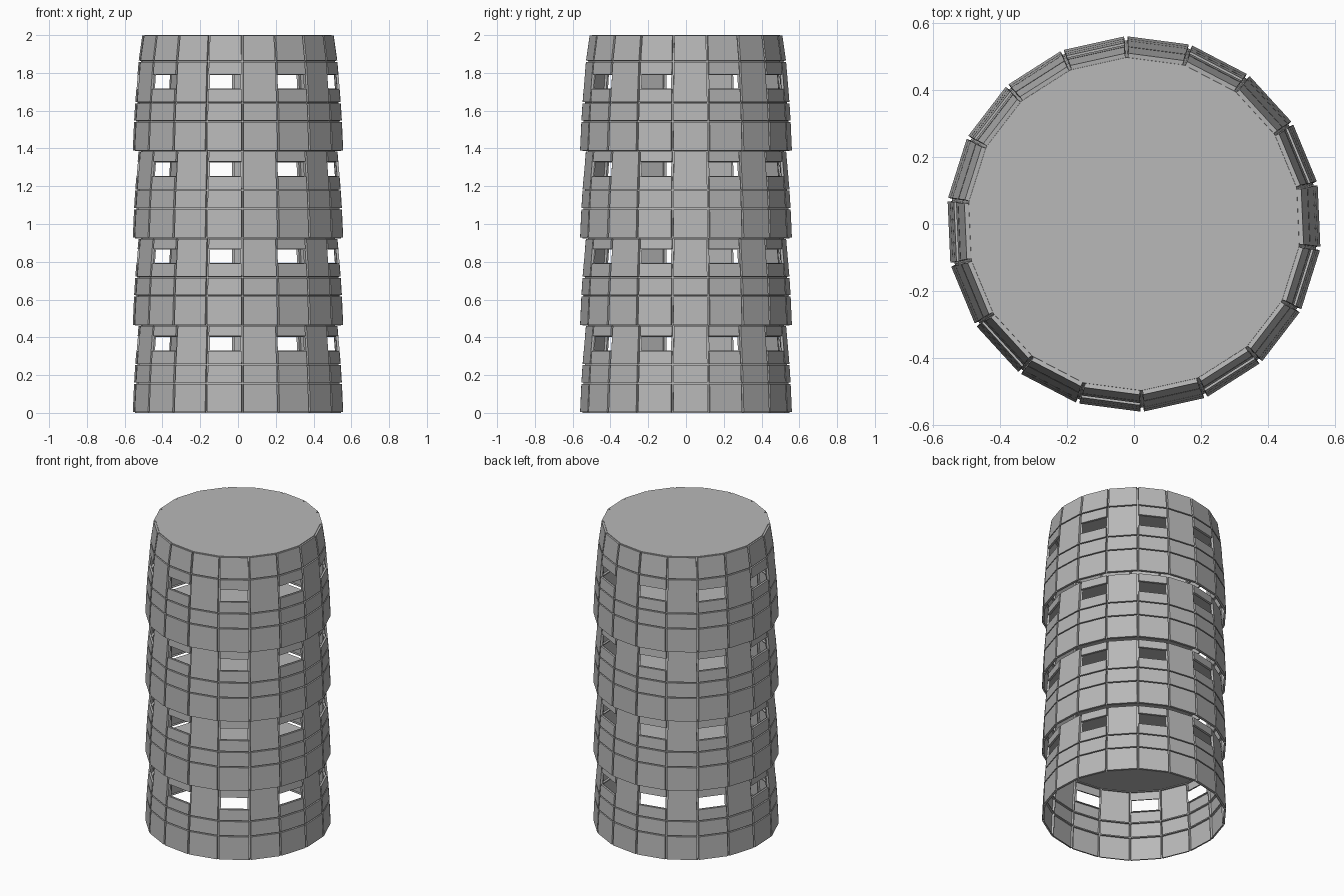
import bpy, bmesh
from math import sin, cos, radians

if "Cube" in bpy.data.objects:
    bpy.data.objects.remove(bpy.data.objects["Cube"])

SIDES = 18
START = 12.5          # angle of the first panel edge, degrees
TIER = 0.462          # height of one storey
DEPTH = 0.013         # how far the panels stand proud of the shell
GAP = 0.005           # half the joint between panels
JAMB = 0.055          # window jamb as a share of the panel width

grey = bpy.data.materials.new("grey_stone")
grey.diffuse_color = (0.48, 0.48, 0.48, 1)
grey.use_nodes = True
grey.node_tree.nodes["Principled BSDF"].inputs["Base Color"].default_value = grey.diffuse_color


def finish(name, bm):
    me = bpy.data.meshes.new(name)
    bm.to_mesh(me)
    bm.free()
    me.materials.append(grey)
    ob = bpy.data.objects.new(name, me)
    bpy.context.collection.objects.link(ob)
    return ob


def corner(i):
    a = radians(START + 360 / SIDES * i)
    return cos(a), sin(a)


def point(r, z, i, t=0.0):
    """Point on side i, a share t of the way along its straight edge."""
    (x0, y0), (x1, y1) = corner(i), corner(i + 1)
    return (r * (x0 + (x1 - x0) * t), r * (y0 + (y1 - y0) * t), z)


def quad(bm, lo, hi, i, t0=0.0, t1=1.0):
    """Outward facing quad of side i between two (radius, z) profile points."""
    pts = [point(*lo, i, t0), point(*lo, i, t1), point(*hi, i, t1), point(*hi, i, t0)]
    return bm.faces.new([bm.verts.new(p) for p in pts])


def mix(lo, hi, z):
    t = (z - lo[1]) / (hi[1] - lo[1])
    return (lo[0] + (hi[0] - lo[0]) * t, z)


# Tower wall: tapered storeys, every second panel of the third row has a window
storey = [(0.549, 0.0), (0.542, 0.157), (0.536, 0.255), (0.518, TIER)]
bm = bmesh.new()
panels = []
for s in range(4):
    base = s * TIER
    rows = [(r, z + base) for r, z in storey]
    if s == 3:
        rows[3] = (0.518, 1.86)
        rows.append((0.498, 2.0))
    for i in range(SIDES):
        for k in range(len(rows) - 1):
            lo, hi = rows[k], rows[k + 1]
            if k == 2 and i % 2 == 0:
                sill, head = mix(lo, hi, base + 0.331), mix(lo, hi, base + 0.402)
                panels.append(quad(bm, lo, sill, i))
                panels.append(quad(bm, head, hi, i))
                quad(bm, sill, head, i, 0, JAMB)
                quad(bm, sill, head, i, 1 - JAMB, 1)
            else:
                panels.append(quad(bm, lo, hi, i))

# Raised panels: inset each shell face and push it outwards
bm.normal_update()
bmesh.ops.inset_individual(bm, faces=panels, thickness=GAP, depth=0)
raised = bmesh.ops.extrude_discrete_faces(bm, faces=panels)["faces"]
bm.normal_update()
for f in raised:
    bmesh.ops.translate(bm, verts=f.verts, vec=f.normal * DEPTH)
bmesh.ops.remove_doubles(bm, verts=bm.verts, dist=0.0002)
finish("tower_wall", bm)

# Floors closing the top of each storey, and the flat roof
bm = bmesh.new()
for r, z in [(0.518, TIER * n) for n in (1, 2, 3)] + [(0.498, 2.0)]:
    bm.faces.new([bm.verts.new(point(r, z, i)) for i in range(SIDES)])
finish("floors_and_roof", bm)
